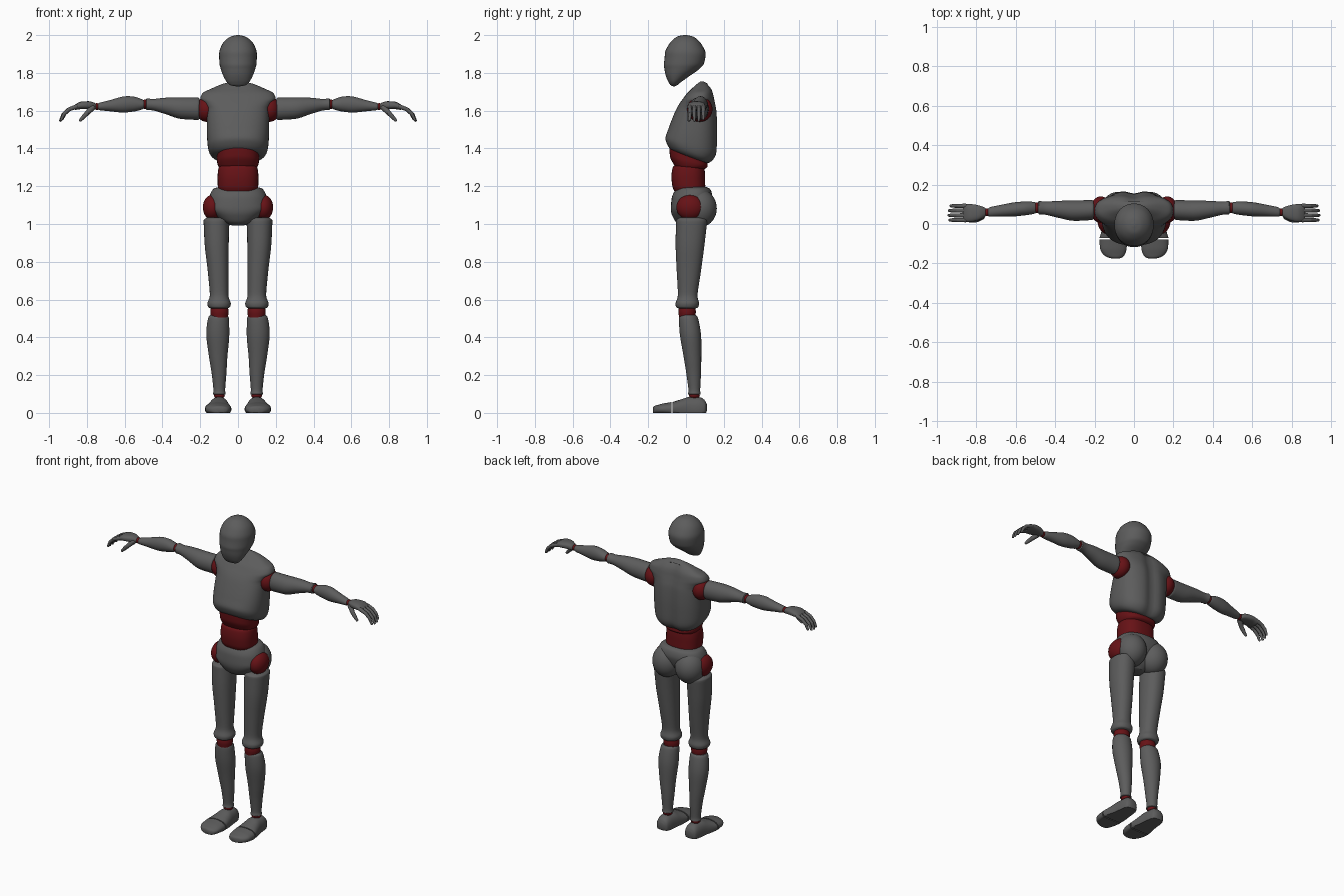
import bpy, bmesh, math
from mathutils import Vector, Matrix


def material(name, rgb):
    m = bpy.data.materials.new(name)
    m.diffuse_color = (*rgb, 1)
    return m


GREY = material("dark grey", (0.108, 0.108, 0.108))
RED = material("dark red", (0.135, 0.006, 0.008))


def smooth_rings(rings, steps=5):
    """Monotone cubic interpolation between control rings."""
    n, k = len(rings), len(rings[0])
    d = [[rings[i + 1][j] - rings[i][j] for j in range(k)] for i in range(n - 1)]
    m = [list(d[0])]
    for i in range(1, n - 1):
        m.append([0 if a * b <= 0 else 2 * a * b / (a + b) for a, b in zip(d[i - 1], d[i])])
    m.append(list(d[-1]))
    out = []
    for i in range(n - 1):
        for s in range(steps):
            t = s / steps
            out.append([(2*t**3 - 3*t*t + 1) * rings[i][j] + (t**3 - 2*t*t + t) * m[i][j]
                        + (3*t*t - 2*t**3) * rings[i+1][j] + (t**3 - t*t) * m[i+1][j]
                        for j in range(k)])
    out.append(list(rings[-1]))
    return out


def loft(bm, rings, axis='z', n=36, p=2.0, steps=5, deform=None):
    """Ring = (position, centre a, centre b, radius a, radius b, slope along b)."""
    rings = smooth_rings([tuple(r) + (0,) * (6 - len(r)) for r in rings], steps)
    loops = []
    for t, ca, cb, ra, rb, slope in rings:
        loop = []
        for i in range(n):
            ang = 2 * math.pi * i / n
            c, s = math.cos(ang), math.sin(ang)
            a = ra * math.copysign(abs(c) ** (2 / p), c)
            b = rb * math.copysign(abs(s) ** (2 / p), s)
            q = t + slope * b
            v = {'z': (ca + a, cb + b, q), 'x': (q, ca + a, cb + b), 'y': (ca + a, q, cb + b)}[axis]
            v = Vector(v)
            if deform:
                v = deform(v, b / rb)
            loop.append(bm.verts.new(v))
        loops.append(loop)
    for A, B in zip(loops, loops[1:]):
        for i in range(n):
            j = (i + 1) % n
            bm.faces.new((A[i], A[j], B[j], B[i]))
    bm.faces.new(loops[0])
    bm.faces.new(loops[-1])


def ball(bm, centre, radii):
    mat = Matrix.Translation(centre) @ Matrix.Diagonal((*radii, 1))
    bmesh.ops.create_uvsphere(bm, u_segments=32, v_segments=18, radius=1, matrix=mat)


def finger(bm, pts, radii):
    """Chain of tapered segments with rounded joints."""
    for p, q, r0, r1 in zip(pts, pts[1:], radii, radii[1:]):
        p, q = Vector(p), Vector(q)
        rot = (q - p).to_track_quat('Z', 'Y').to_matrix().to_4x4()
        bmesh.ops.create_cone(bm, cap_ends=True, segments=14, radius1=r0, radius2=r1,
                              depth=(q - p).length, matrix=Matrix.Translation((p + q) / 2) @ rot)
    for p, r in zip(pts, radii):
        bmesh.ops.create_uvsphere(bm, u_segments=14, v_segments=8, radius=r,
                                  matrix=Matrix.Translation(p))


def part(name, mat, build, mirror=False):
    bm = bmesh.new()
    build(bm)
    bmesh.ops.recalc_face_normals(bm, faces=bm.faces)
    me = bpy.data.meshes.new(name)
    bm.to_mesh(me)
    bm.free()
    me.materials.append(mat)
    ob = bpy.data.objects.new(name, me)
    bpy.context.collection.objects.link(ob)
    bpy.ops.object.select_all(action='DESELECT')
    ob.select_set(True)
    bpy.context.view_layer.objects.active = ob
    bpy.ops.object.shade_smooth_by_angle(angle=math.radians(42))
    if mirror:
        mod = ob.modifiers.new("mirror", 'MIRROR')
        mod.use_mirror_merge = False


def lofted(name, mat, rings, mirror=False, **kw):
    part(name, mat, lambda bm: loft(bm, rings, **kw), mirror)


def balls(name, mat, centre, radii, mirror=True):
    part(name, mat, lambda bm: ball(bm, centre, radii), mirror)


# Head: egg with the chin forward
lofted("head", GREY, [
    (2.0, 0, -.004, .008, .008), (1.994, 0, -.004, .034, .037), (1.975, 0, -.004, .064, .066),
    (1.945, 0, -.004, .087, .09), (1.9, 0, -.004, .1, .108), (1.85, 0, -.011, .098, .106),
    (1.82, 0, -.022, .091, .092), (1.785, 0, -.043, .078, .064), (1.75, 0, -.06, .058, .032),
    (1.734, 0, -.064, .038, .016), (1.729, 0, -.064, .012, .005)], p=2.1)


# Chest: leaning barrel with a spine groove
def spine(v, side):
    if side > 0 and v.z < 1.74:
        v.y -= 0.016 * side * math.exp(-(v.x / 0.035) ** 2)
    return v


lofted("chest", GREY, [
    (1.755, 0, .085, .03, .008), (1.742, 0, .087, .08, .028), (1.717, 0, .083, .14, .052),
    (1.692, 0, .075, .188, .07), (1.665, 0, .068, .199, .083), (1.635, 0, .061, .178, .097),
    (1.6, 0, .055, .165, .11), (1.5, 0, .04, .165, .13, -.1), (1.42, 0, .029, .161, .137, -.3),
    (1.38, 0, .022, .15, .123, -.36), (1.358, 0, .02, .125, .1, -.36),
    (1.352, 0, .02, .09, .07, -.36)], n=64, p=2.5, deform=spine)

# Waist: two red segments
lofted("upper_waist", RED, [
    (1.41, 0, .012, .1, .09, -.33), (1.37, 0, .012, .111, .1, -.33), (1.335, 0, .015, .111, .1, -.25),
    (1.305, 0, .02, .104, .085, -.12), (1.285, 0, .02, .08, .06)], p=2.5)
lofted("lower_waist", RED, [
    (1.315, 0, .015, .085, .065), (1.3, 0, .013, .102, .083), (1.25, 0, .012, .108, .089),
    (1.2, 0, .015, .107, .087), (1.175, 0, .018, .1, .08)], p=2.5)


# Pelvis with buttocks
def pelvis(bm):
    loft(bm, [
        (1.196, 0, .038, .1, .07), (1.187, 0, .038, .128, .088), (1.14, 0, .032, .152, .107),
        (1.09, 0, .022, .155, .102), (1.045, 0, .012, .118, .085), (1.01, 0, .012, .075, .065),
        (.992, 0, .02, .03, .04)], p=2.3, n=48)
    for s in (-1, 1):
        ball(bm, (s * .08, .073, 1.083), (.088, .09, .1))


part("pelvis", GREY, pelvis)
balls("hip_joint", RED, (.135, .022, 1.088), (.051, .073, .067))

# Legs
lofted("thigh", GREY, [
    (1.034, .115, .03, .05, .064), (1.018, .115, .03, .067, .082), (.9, .113, .022, .064, .077),
    (.75, .105, .015, .055, .064), (.625, .1, .009, .049, .052), (.58, .1, .007, .062, .062),
    (.56, .1, .006, .057, .058), (.553, .1, .006, .045, .045)], mirror=True, p=2.2)
lofted("knee_joint", RED, [
    (.565, .098, .006, .044, .042), (.535, .098, .006, .048, .046), (.505, .098, .006, .044, .042)],
    mirror=True)
lofted("shin", GREY, [
    (.517, .102, .012, .046, .04), (.505, .103, .013, .054, .049), (.42, .107, .023, .061, .056),
    (.3, .105, .034, .049, .047), (.2, .1, .041, .038, .038), (.12, .099, .044, .031, .031),
    (.1, .099, .044, .034, .034), (.096, .099, .044, .028, .028)], mirror=True)
balls("ankle_joint", RED, (.099, .044, .094), (.029, .029, .022))


# Feet with flat soles and separate toe caps
def sole(v, side):
    v.z = max(v.z, 0.0)
    return v


lofted("foot", GREY, [
    (.11, .1, .028, .02, .018), (.1, .1, .024, .037, .042), (.07, .1, .02, .046, .063),
    (.02, .1, .02, .052, .064), (-.025, .102, .02, .06, .052), (-.071, .105, .02, .07, .037)],
    axis='y', mirror=True, p=2.3, deform=sole)
lofted("toe_cap", GREY, [
    (-.078, .105, .02, .07, .037), (-.12, .105, .02, .068, .03), (-.15, .102, .018, .058, .024),
    (-.168, .097, .016, .04, .02), (-.175, .093, .015, .02, .014)],
    axis='y', mirror=True, p=2.3, deform=sole)

# Arms
balls("shoulder_joint", RED, (.168, .073, 1.607), (.055, .067, .066))
lofted("upper_arm", GREY, [
    (.2, .072, 1.61, .035, .045), (.212, .071, 1.61, .05, .059), (.3, .068, 1.613, .052, .057),
    (.39, .075, 1.626, .042, .042), (.455, .081, 1.632, .033, .03), (.482, .083, 1.634, .034, .031),
    (.487, .083, 1.634, .026, .024)], axis='x', mirror=True)
balls("elbow_joint", RED, (.492, .083, 1.634), (.02, .027, .025))
lofted("forearm", GREY, [
    (.496, .082, 1.633, .024, .021), (.503, .082, 1.633, .029, .025), (.555, .079, 1.635, .035, .04),
    (.6, .075, 1.633, .036, .043), (.68, .067, 1.626, .029, .029), (.735, .061, 1.622, .023, .019),
    (.742, .06, 1.622, .017, .015)], axis='x', mirror=True)
balls("wrist_joint", RED, (.747, .06, 1.622), (.016, .02, .018))


# Hands: palm, four fingers and a thumb
def hand(bm):
    loft(bm, [
        (.75, .06, 1.622, .016, .012), (.757, .06, 1.623, .023, .017), (.79, .057, 1.629, .038, .021),
        (.83, .056, 1.628, .045, .02), (.862, .056, 1.618, .045, .014), (.868, .056, 1.616, .038, .008)],
        axis='x', p=2.5)
    for y, k in ((.02, .95), (.044, 1.0), (.068, .98), (.092, .88)):
        path = [(.855 + k * dx, y, 1.622 + k * dz)
                for dx, dz in ((0, 0), (.042, -.016), (.07, -.042), (.085, -.074))]
        finger(bm, path, (.0115, .0105, .0095, .007))
    finger(bm, [(.772, .038, 1.615), (.798, .022, 1.588), (.818, .018, 1.567), (.834, .016, 1.55)],
           (.016, .013, .011, .008))


part("hand", GREY, hand, mirror=True)
